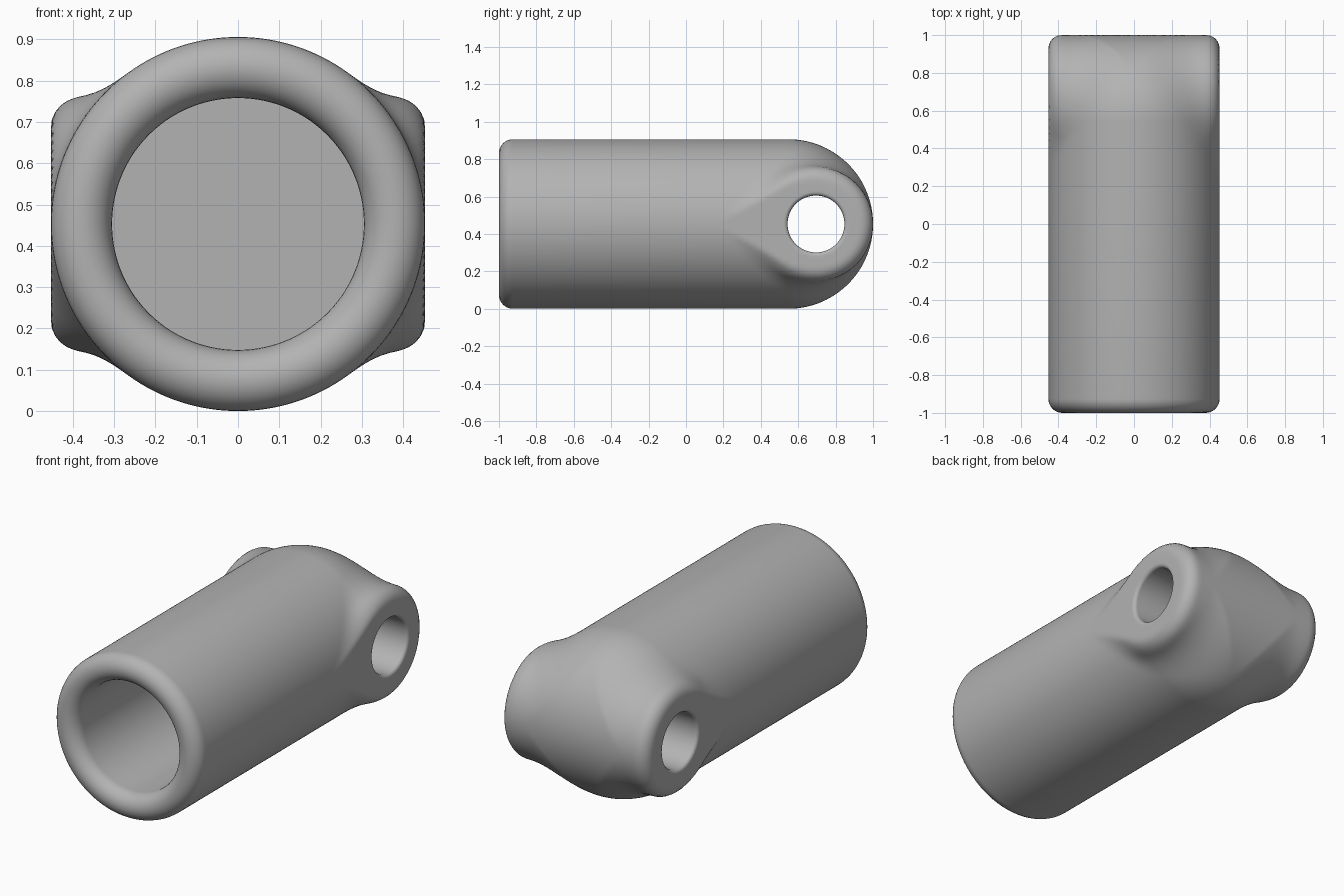
import bpy, bmesh, math
from math import sin, cos, pi, hypot

cube = bpy.data.objects.get("Cube")
if cube:
    bpy.data.objects.remove(cube, do_unlink=True)

R = 0.453            # tube radius and height of the axis
BORE = 0.305         # bore radius
FLOOR = 0.3          # y of the bore floor
DOME = 1 - R         # centre of the rounded end
PIN_Y, PIN_R, BOSS_R = 0.695, 0.152, 0.305
TIP = 0.445          # distance from the pin hole to the point of the boss
ROUND, BLEND = 0.07, 0.09
SEG = 160

grey = bpy.data.materials.new("mid grey plastic")
grey.use_nodes = True
colour = (0.45, 0.45, 0.45, 1)
grey.diffuse_color = colour
grey.node_tree.nodes["Principled BSDF"].inputs["Base Color"].default_value = colour


def body_distance(x, y, z):
    """Distance to the tube with a domed end, blended into the cross boss."""
    over = max(y - DOME, 0)
    tube = math.sqrt(x * x + z * z + over * over) - R
    # Teardrop outline of the boss, pointing towards the open end
    u, v = PIN_Y - y, abs(z)
    s = BOSS_R / TIP
    c = math.sqrt(1 - s * s)
    drop = u * s + v * c - BOSS_R if u * c > v * s else hypot(u, v) - BOSS_R
    a, b = drop + ROUND, abs(x) - R + ROUND
    boss = min(max(a, b), 0) + hypot(max(a, 0), max(b, 0)) - ROUND
    # Fillet between the two, kept within the flat sides and side outline
    h = max(BLEND - abs(tube - boss), 0) / BLEND
    joined = min(tube, boss) - h * h * BLEND / 4
    return max(joined, abs(x) - R, hypot(over, z) - R)


def surface_radius(y, phi, t):
    lo, hi = 0.0, 0.8
    for _ in range(20):
        r = (lo + hi) / 2
        p = (r * cos(phi) * cos(t), y + r * sin(phi), r * cos(phi) * sin(t))
        if body_distance(*p) < 0:
            lo = r
        else:
            hi = r
    return lo


def make_object(name, rings, ends):
    """Skin closed rings of points and close both ends with a fan."""
    bm = bmesh.new()
    loops = [[bm.verts.new(p) for p in ring] for ring in rings]
    n = len(rings[0])
    for a, b in zip(loops, loops[1:]):
        for i in range(n):
            j = (i + 1) % n
            bm.faces.new((a[i], a[j], b[j], b[i]))
    for loop, end in zip((loops[0], loops[-1]), ends):
        tip = bm.verts.new(end)
        for i in range(n):
            bm.faces.new((loop[i], loop[(i + 1) % n], tip))
    bmesh.ops.recalc_face_normals(bm, faces=bm.faces)
    mesh = bpy.data.meshes.new(name)
    bm.to_mesh(mesh)
    bm.free()
    mesh.materials.append(grey)
    ob = bpy.data.objects.new(name, mesh)
    bpy.context.collection.objects.link(ob)
    return ob


angles = [2 * pi * i / SEG for i in range(SEG)]


def round_ring(y, r):
    return [(r * cos(t), y, R + r * sin(t)) for t in angles]


# Bore, fully rounded lip, tube, then the blended domed end
lip = (R - BORE) / 2
rings = [round_ring(FLOOR, BORE)]
for i in range(17):
    a = pi * i / 16
    rings.append(round_ring(-1 + lip - lip * sin(a), BORE + lip - lip * cos(a)))
stations = [(0.1 + (DOME - 0.1) * i / 36, 0) for i in range(37)]
stations += [(DOME, pi / 2 * i / 60) for i in range(1, 60)]
for y, phi in stations:
    ring = []
    for t in angles:
        r = surface_radius(y, phi, t)
        ring.append((r * cos(phi) * cos(t), y + r * sin(phi), R + r * cos(phi) * sin(t)))
    rings.append(ring)
body = make_object("tube_body", rings, [(0, FLOOR, R), (0, 1, R)])

# Cross pin hole with slightly rounded mouths
EDGE = 0.02
half = [(R + 0.1, PIN_R + EDGE)]
half += [(R - EDGE + EDGE * cos(a), PIN_R + EDGE - EDGE * sin(a))
         for a in (pi / 2 * i / 5 for i in range(6))]
profile = half + [(-x, r) for x, r in reversed(half)]
pin_rings = [[(x, PIN_Y + r * cos(t), R + r * sin(t)) for t in angles[::2]]
             for x, r in profile]
cutter = make_object("pin_hole_cutter", pin_rings,
                     [(R + 0.1, PIN_Y, R), (-R - 0.1, PIN_Y, R)])
cutter.hide_render = True

cut = body.modifiers.new("pin hole", 'BOOLEAN')
cut.operation = 'DIFFERENCE'
cut.solver = 'EXACT'
cut.object = cutter
bpy.ops.object.select_all(action='DESELECT')
body.select_set(True)
bpy.context.view_layer.objects.active = body
bpy.ops.object.modifier_apply(modifier=cut.name)
bpy.data.objects.remove(cutter, do_unlink=True)
bpy.ops.object.shade_smooth_by_angle(angle=math.radians(40))
